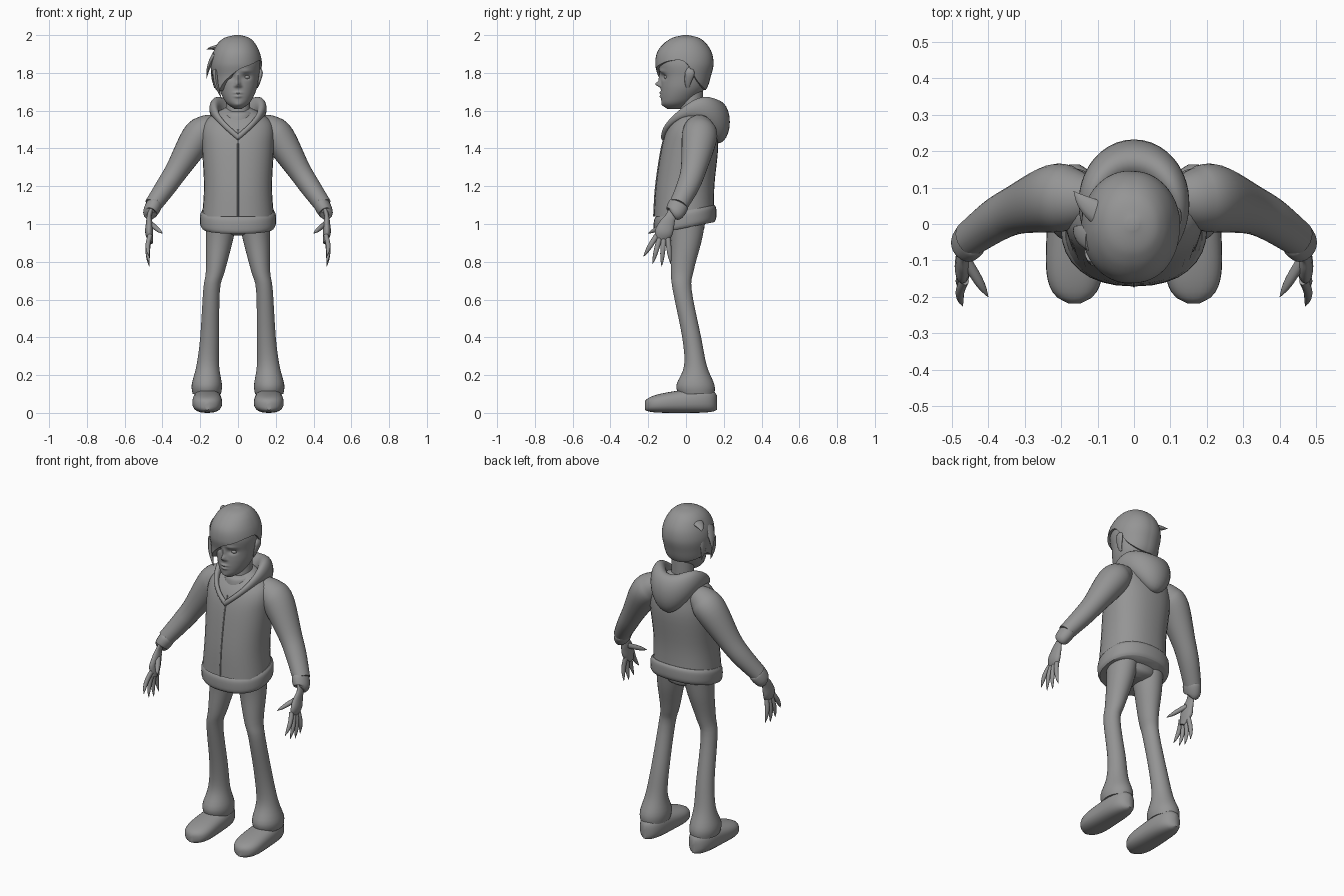
import bpy, bmesh, math
from mathutils import Vector

cube = bpy.data.objects.get("Cube")
if cube:
    bpy.data.objects.remove(cube)

tone = (.3, .3, .3, 1)
grey = bpy.data.materials.new("plain grey")
grey.use_nodes = True
grey.diffuse_color = tone
grey.node_tree.nodes["Principled BSDF"].inputs["Base Color"].default_value = tone

X, Y, Z = Vector((1, 0, 0)), Vector((0, 1, 0)), Vector((0, 0, 1))


def spline(keys, where):
    """Smooth value at a position along a list of keys."""
    last = len(keys) - 1
    i = max(0, min(int(where), last - 1))
    t = where - i
    before, start, end, after = (keys[max(0, min(last, i + k))] for k in (-1, 0, 1, 2))
    result = []
    for p, q, r, s in zip(before, start, end, after):
        slope_in, slope_out = (r - p) / 2, (s - q) / 2
        ease = t * t * (3 - 2 * t)
        result.append(q + (r - q) * ease + slope_in * t * (1 - t) ** 2 - slope_out * t * t * (1 - t))
    return result


def samples(keys, per_key):
    total = (len(keys) - 1) * per_key
    return [spline(keys, i / per_key) for i in range(total + 1)]


def rounded(step, count, power):
    """Point on a unit circle, squared off as the power rises."""
    angle = math.tau * step / count
    return [math.copysign(abs(v) ** (2 / power), v) for v in (math.sin(angle), math.cos(angle))]


def skin(name, rings):
    """Join rings of points into one smooth capped object."""
    bm = bmesh.new()
    rows = [[bm.verts.new(point) for point in ring] for ring in rings]
    count = len(rows[0])
    for lower, upper in zip(rows, rows[1:]):
        for i in range(count):
            j = (i + 1) % count
            bm.faces.new((lower[i], lower[j], upper[j], upper[i]))
    bm.faces.new(rows[0])
    bm.faces.new(rows[-1])
    bmesh.ops.recalc_face_normals(bm, faces=bm.faces[:])
    mesh = bpy.data.meshes.new(name)
    bm.to_mesh(mesh)
    bm.free()
    mesh.materials.append(grey)
    part = bpy.data.objects.new(name, mesh)
    bpy.context.collection.objects.link(part)
    bpy.ops.object.select_all(action='DESELECT')
    part.select_set(True)
    bpy.context.view_layer.objects.active = part
    bpy.ops.object.shade_smooth_by_angle(angle=math.radians(50))


def pair(name, rings):
    skin("left_" + name, rings)
    skin("right_" + name, [[(-p[0], p[1], p[2]) for p in ring] for ring in rings])


def level_ring(z, front, back, half, center=0, power=2, tilt=0, count=32):
    ring = []
    for i in range(count):
        side, ahead = rounded(i, count, power)
        y = (front + back) / 2 - ahead * (back - front) / 2
        ring.append((center + side * half, y, z + tilt * y))
    return ring


def stack(keys, per_key=4, **shape):
    """Level rings; keys are height, front, back, half width, centre."""
    return [level_ring(*key, **shape) for key in samples(keys, per_key)]


def tube(keys, wide, flat=1, per_key=5, count=20, power=2):
    """Rings along a path; keys are x, y, z, radius in the wide direction."""
    path = samples(keys, per_key)
    spots = [Vector(key[:3]) for key in path]
    rings = []
    for i, spot in enumerate(spots):
        along = (spots[min(i + 1, len(spots) - 1)] - spots[max(i - 1, 0)]).normalized()
        u = (wide - along * wide.dot(along)).normalized()
        v = along.cross(u) * flat
        ring = []
        for k in range(count):
            side, ahead = rounded(k, count, power)
            ring.append(spot + (u * ahead + v * side) * max(path[i][3], .001))
        rings.append(ring)
    return rings


def taper(root, tip, width, bulge, sharp, flat):
    """A bowed digit or lock that narrows to its tip."""
    keys = []
    for i in range(13):
        t = i / 12
        spot = Vector(root).lerp(Vector(tip), t) + X * bulge * math.sin(math.pi * t)
        keys.append((*spot, width * (1 - t ** sharp)))
    return tube(keys, Y, flat, per_key=1, count=12)


# Shoes: round at heel and toe, lower towards the toe
shoe = []
for i in range(25):
    t = .005 + .99 * i / 24
    blunt = (1 - abs(2 * t - 1) ** 4) ** .5
    height = (.15 - .06 * t) * (.4 + .6 * blunt)
    lift = .02 * (1 - blunt)
    ring = []
    for k in range(28):
        side, up = rounded(k, 28, 2.5)
        ring.append((.163 + side * blunt * (.07 + .014 * t), .165 - .385 * t,
                     lift + height * (1 + up) / 2))
    shoe.append(ring)
pair("shoe", shoe)

# Flared trousers
pair("trouser_leg", stack([(.1, -.04, .15, .075, .165), (.15, -.05, .15, .08, .165),
                           (.25, -.01, .11, .06, .16), (.4, -.02, .08, .05, .15),
                           (.65, -.07, .03, .044, .14), (.75, -.08, .04, .05, .12),
                           (.9, -.08, .08, .07, .1), (1, -.09, .1, .08, .09)]))
skin("trouser_seat", stack([(.94, -.04, .05, .04), (.96, -.08, .09, .11),
                            (1, -.09, .1, .16), (1.06, -.1, .11, .16)]))

# Jacket body, hem band and zip
body = [(1.04, -.17, .15, .19), (1.2, -.16, .15, .18), (1.4, -.13, .17, .19),
        (1.5, -.1, .16, .19), (1.56, -.06, .15, .16), (1.62, 0, .1, .06)]
skin("jacket_body", stack(body, power=2.3))
skin("jacket_hem", stack([(.98, -.16, .15, .19), (1, -.17, .16, .2),
                          (1.05, -.17, .16, .2), (1.07, -.16, .15, .19)], power=2.3, tilt=.2))
skin("jacket_zip", tube([(0, front, z, .004) for z, front, *_ in body[:4]], X, count=8))

# Sleeves and cuffs
pair("sleeve", tube([(.12, .07, 1.53, .06), (.17, .07, 1.5, .085), (.22, .07, 1.45, .093),
                     (.32, .04, 1.29, .068), (.38, .01, 1.2, .06), (.45, -.04, 1.1, .05)],
                    Y, flat=.92, count=28))
pair("cuff", tube([(.44, -.03, 1.12, .04), (.445, -.04, 1.1, .055),
                   (.465, -.06, 1.06, .05), (.467, -.07, 1.05, .03)], Y, flat=.77))

# Hands: flat palm, fanned fingers and a thumb turned inwards
pair("palm", tube([(.46, -.06, 1.08, .03), (.47, -.08, 1.04, .028), (.47, -.1, 1, .04),
                   (.47, -.12, .95, .046), (.46, -.14, .9, .02)], Y, flat=.45))
for i, name in enumerate(("index", "middle", "ring", "little")):
    root = (.465, .019 * i - .155, .94)
    tip = (.47, .048 * i - .225, .775 + .013 * (i - 2) ** 2)
    pair(name + "_finger", taper(root, tip, .014, .01, 4, .9))
pair("thumb", taper((.46, -.1, 1), (.4, -.2, .95), .015, 0, 4, .9))

# Hood: a roll round the neck, from the low front opening to the full back
hood = []
for i in range(49):
    angle = math.tau * i / 48
    s, c = math.sin(angle), math.cos(angle)
    back = (1 - c) / 2
    middle = Vector((.125 * s, .025 - .145 * c, 1.5 - .04 * c + .105 * abs(s) ** (1 + back)))
    outward = Vector((s, -c, 0)).normalized()
    tall, thick = .018 + .095 * back ** 2, .012 + .05 * back ** 2
    ring = []
    for k in range(24):
        side, up = rounded(k, 24, 2)
        ring.append(middle + Z * up * tall + outward * side * thick)
    hood.append(ring)
skin("hood", hood)

# Shirt collar and neck
skin("shirt_collar", stack([(1.55, -.07, .09, .085), (1.59, -.06, .09, .08), (1.6, -.04, .09, .06)], tilt=.15))
skin("neck", stack([(1.53, -.05, .09, .07), (1.6, -.03, .09, .064), (1.73, -.03, .09, .064)]))

# Head, with mirrored facial features pushed in and out of the front
head = [(1.99, -.01, .01, .01), (1.975, -.07, .07, .06), (1.92, -.13, .12, .1),
        (1.85, -.146, .135, .117), (1.78, -.133, .12, .11), (1.72, -.133, .1, .1),
        (1.67, -.132, .06, .08), (1.635, -.126, .02, .056), (1.61, -.1, -.03, .02)]
features = {
    "socket": (.045, 1.78, .02, .014, .015),
    "brow": (.045, 1.81, .025, .01, -.006),
    "nose_tip": (0, 1.74, .012, .014, -.027),
    "nose_bridge": (0, 1.77, .01, .026, -.012),
    "nostril": (.014, 1.73, .007, .007, -.007),
    "upper_lip": (0, 1.694, .02, .006, -.009),
    "lower_lip": (0, 1.675, .017, .007, -.009),
    "chin": (0, 1.63, .02, .012, -.005),
}


def sculpt(point):
    x, y, z = point
    if y < -.04:
        for across, height, width, tall, push in features.values():
            y += push * math.exp(-((abs(x) - across) / width) ** 2 - ((z - height) / tall) ** 2)
    return x, y, z


skin("head", [[sculpt(point) for point in ring] for ring in stack(head, per_key=12, count=96)])
eye = []
for i in range(1, 12):
    swell = math.sin(math.pi * i / 12)
    eye.append(level_ring(1.777 - .012 * math.cos(math.pi * i / 12), -.1 - .017 * swell,
                          -.1 + .017 * swell, .018 * swell, .045))
pair("eye", eye)
pair("ear", tube([(.1, .01, 1.72, .008), (.11, .01, 1.75, .017), (.12, .02, 1.8, .025),
                  (.11, .02, 1.83, .01)], Y, flat=.45))

# Hair cap: reach down the head by azimuth from the back, thicker on the swept side
reach = [(v,) for v in (5.2, 5.1, 4.8, 4.5, 5.3, 4.3, 3.5, 3.1, 2.8, 2.9, 4.3, 5, 5.2)]
columns, rows = 96, 30
hair = [[] for _ in range(rows + 2)]
for i in range(columns):
    depth, = spline(reach, 12 * i / columns)
    s, c = -math.sin(math.tau * i / columns), -math.cos(math.tau * i / columns)
    thick = .01 + .006 * max(0, c) + .017 * max(0, -s)
    for r, ring in enumerate(hair):
        u = depth * min(r / rows, 1)
        z, front, back, half = spline(head, u)
        grow = thick * min(1, .3 + u / 2) if r <= rows else -.006
        y = (front + back) / 2 - c * ((back - front) / 2 + grow)
        ring.append((s * (half + grow), y, z + .01 * max(0, 1 - u / 2)))
skin("hair_cap", hair)

# Loose locks on the swept side
locks = {
    "upper": ((-.08, .02, 1.94), (-.165, .09, 1.925)),
    "side": ((-.12, -.04, 1.9), (-.166, -.01, 1.77)),
    "cheek": ((-.12, -.07, 1.81), (-.085, -.115, 1.66)),
    "rear": ((-.12, .02, 1.86), (-.125, .03, 1.72)),
}
for name, (root, tip) in locks.items():
    skin(name + "_lock", taper(root, tip, .035, -.01, 1.5, .45))
